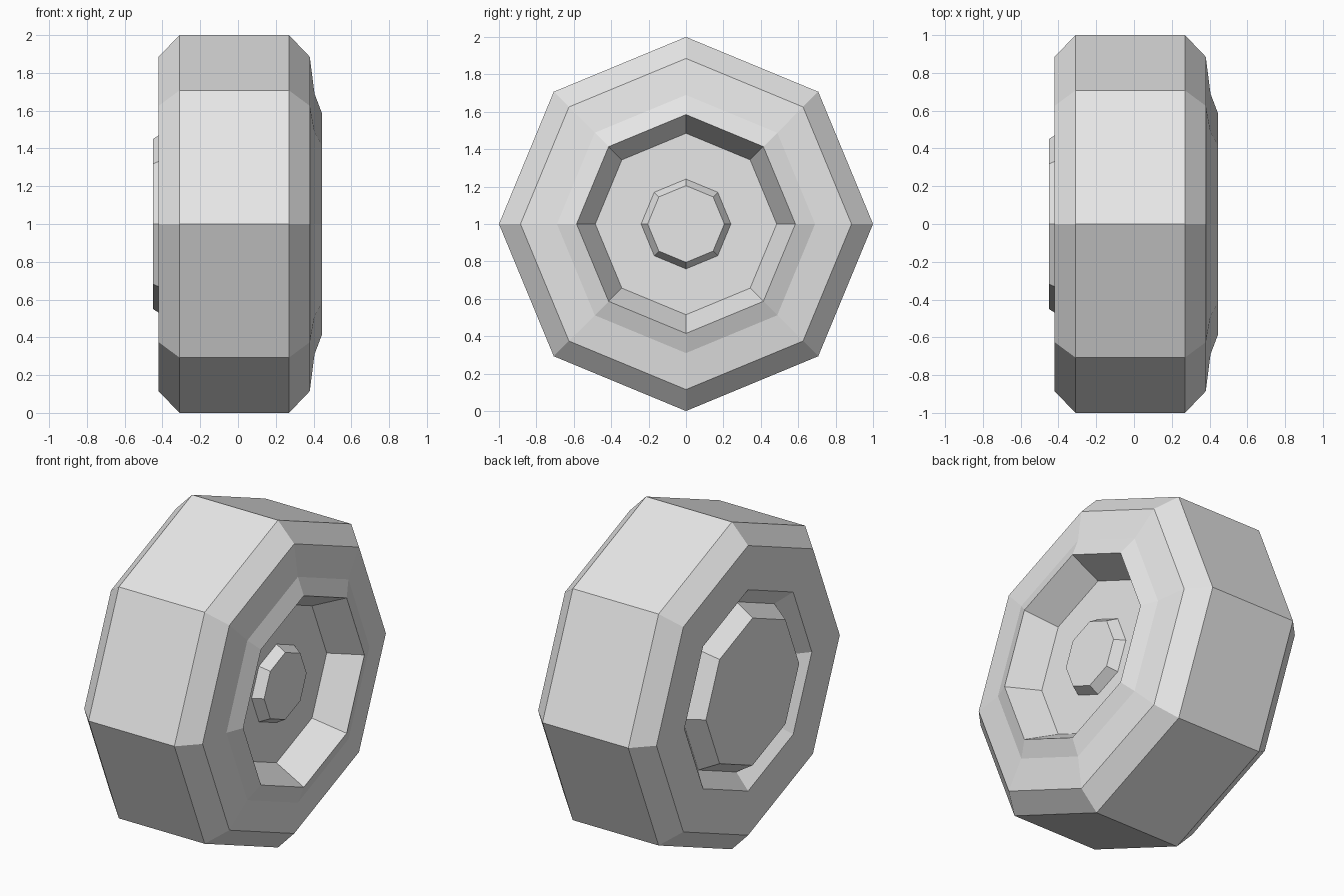
import bpy
import bmesh
import math

old = bpy.data.objects.get("Cube")
if old:
    bpy.data.objects.remove(old, do_unlink=True)

SIDES = 8
AXLE_HEIGHT = 1.0

grey = bpy.data.materials.new("plain_grey")
grey.use_nodes = True
colour = (0.8, 0.8, 0.8, 1.0)
grey.diffuse_color = colour
grey.node_tree.nodes["Principled BSDF"].inputs["Base Color"].default_value = colour


def lathe(name, profile, capped):
    """Turn (x, radius) points about the axle into an eight-sided part.
    Profiles run from +x outward and round to -x."""
    bm = bmesh.new()
    rings = []
    for x, r in profile:
        ring = []
        for i in range(SIDES):
            a = math.tau * i / SIDES
            ring.append(bm.verts.new((x, r * math.cos(a), r * math.sin(a))))
        rings.append(ring)
    for near, far in zip(rings, rings[1:]):
        for i in range(SIDES):
            j = (i + 1) % SIDES
            bm.faces.new((near[i], far[i], far[j], near[j]))
    if capped:
        bm.faces.new(rings[0])
        bm.faces.new(rings[-1][::-1])
    mesh = bpy.data.meshes.new(name)
    bm.to_mesh(mesh)
    bm.free()
    mesh.materials.append(grey)
    obj = bpy.data.objects.new(name, mesh)
    obj.location.z = AXLE_HEIGHT
    bpy.context.collection.objects.link(obj)
    return obj


# Tyre: dish wall, raised lip, shoulders, tread and the back groove wall
lathe("tyre", [
    (0.26, 0.485), (0.445, 0.585), (0.405, 0.69), (0.38, 0.885),
    (0.27, 1.0), (-0.31, 1.0), (-0.42, 0.885), (-0.42, 0.615), (-0.34, 0.52),
], capped=False)

# Wheel disc: dish floor on the outer side, tapered plate on the inner side
lathe("wheel_disc", [(0.26, 0.485), (-0.34, 0.52), (-0.45, 0.45)], capped=True)

# Hub cap standing on the dish floor
lathe("hub_cap", [(0.24, 0.24), (0.26, 0.24), (0.32, 0.205)], capped=True)
